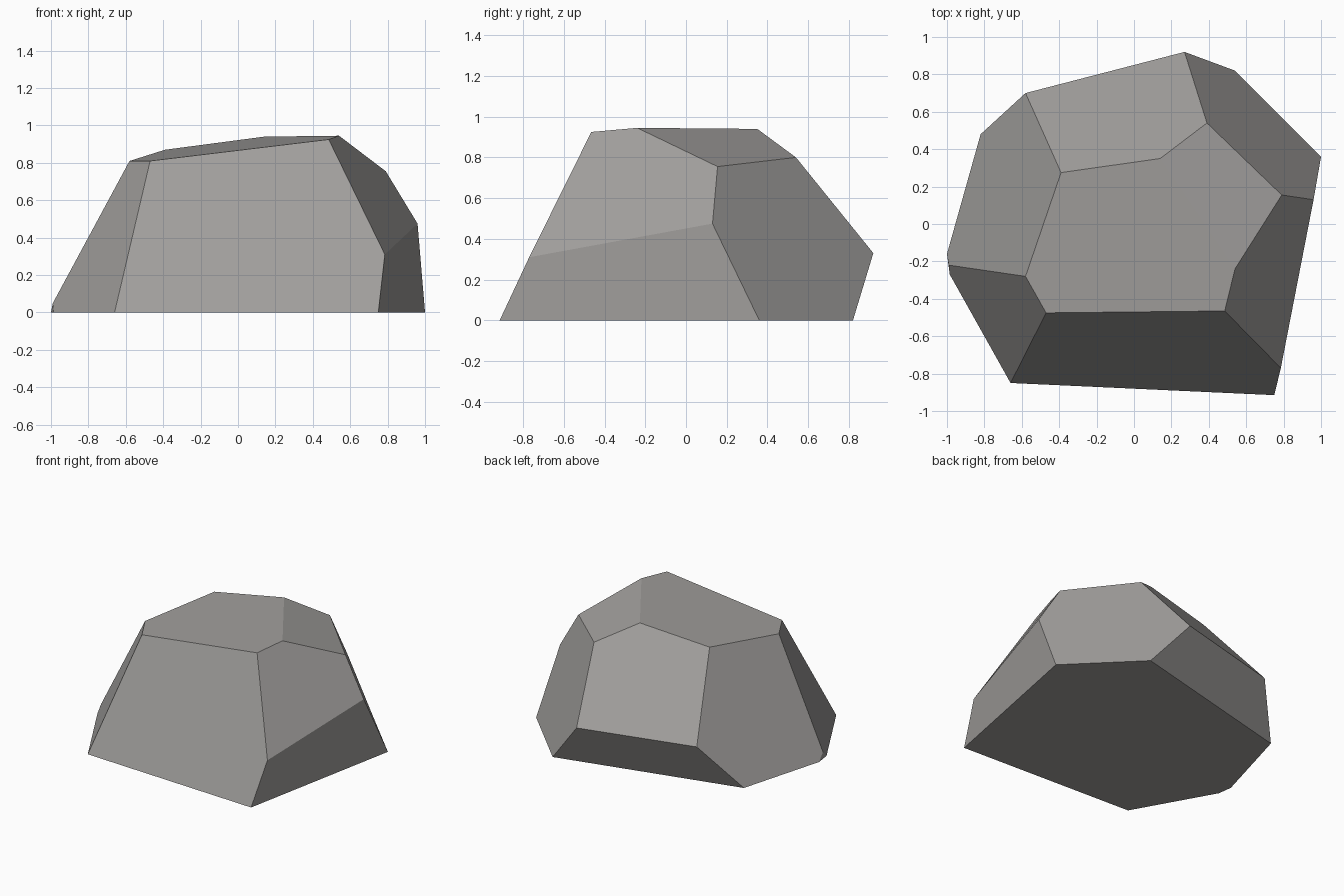
import bpy, bmesh, math

if "Cube" in bpy.data.objects:
    bpy.data.objects.remove(bpy.data.objects["Cube"])

# Corner points of the faceted boulder, grouped by level
ground = [(-0.66, -0.85), (0.75, -0.915), (1.0, 0.36), (0.54, 0.82),
          (-0.82, 0.48), (-1.0, -0.16), (-0.985, -0.27)]
middle = [(-0.99, -0.22, 0.05), (0.785, -0.77, 0.31), (0.96, 0.13, 0.475),
          (0.27, 0.92, 0.33), (-0.58, 0.70, 0.33)]
crown = [(-0.58, -0.28, 0.81), (-0.47, -0.475, 0.81), (0.485, -0.465, 0.925),
         (0.54, -0.24, 0.945), (0.79, 0.155, 0.755), (0.39, 0.54, 0.80),
         (0.14, 0.35, 0.94), (-0.39, 0.275, 0.87)]

# Convex hull, then merge the nearly coplanar triangles into flat facets
bm = bmesh.new()
for p in [(x, y, 0) for x, y in ground] + middle + crown:
    bm.verts.new(p)
bmesh.ops.convex_hull(bm, input=bm.verts[:])
bmesh.ops.dissolve_limit(bm, angle_limit=math.radians(4),
                         verts=bm.verts[:], edges=bm.edges[:])
bmesh.ops.recalc_face_normals(bm, faces=bm.faces[:])

mesh = bpy.data.meshes.new("boulder")
bm.to_mesh(mesh)
bm.free()

# Grey stone
stone = bpy.data.materials.new("grey_stone")
stone.diffuse_color = (0.35, 0.34, 0.33, 1)
stone.use_nodes = True
stone.node_tree.nodes["Principled BSDF"].inputs["Base Color"].default_value = stone.diffuse_color
mesh.materials.append(stone)
bpy.context.collection.objects.link(bpy.data.objects.new("boulder", mesh))
